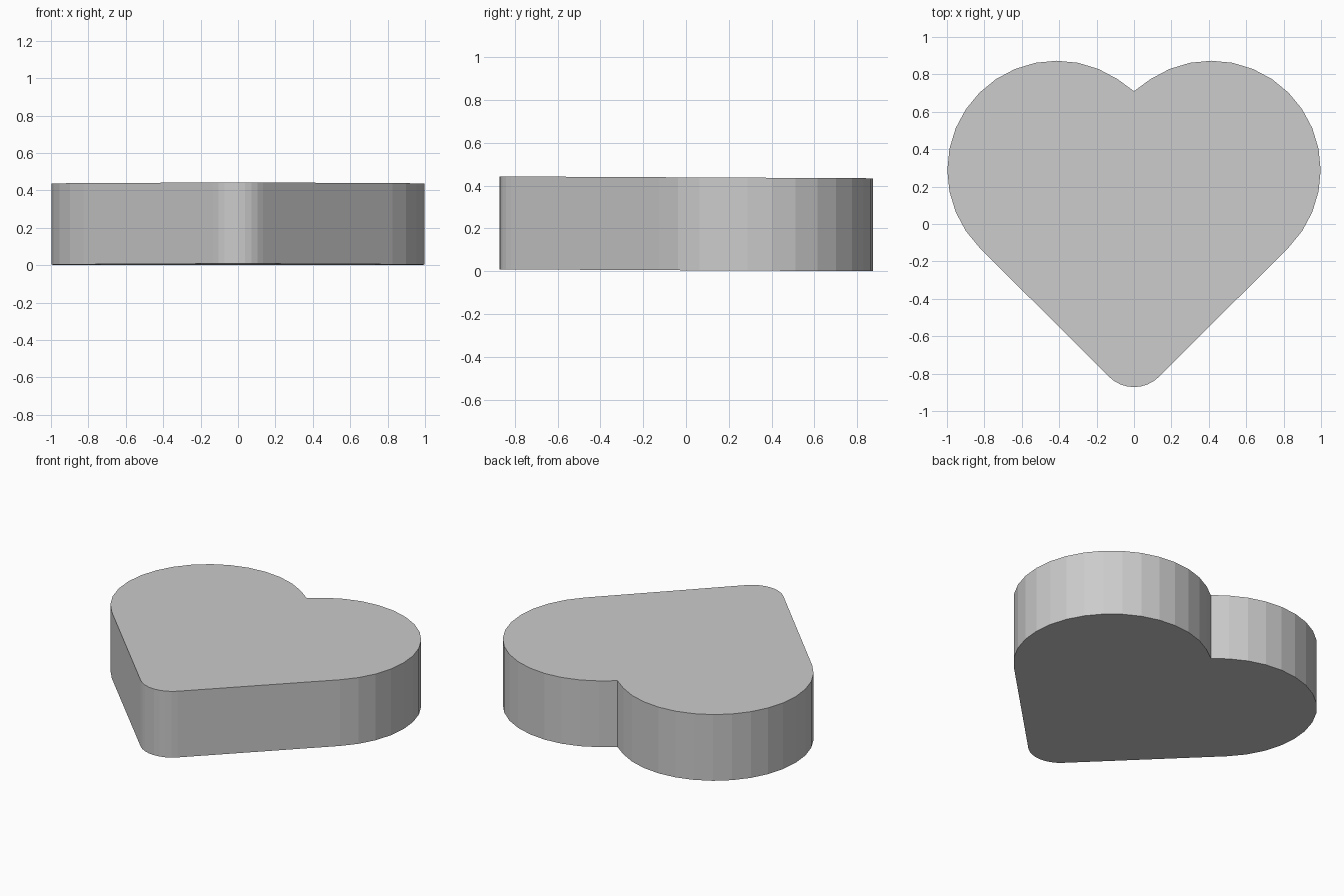
import bpy, bmesh
from math import sin, cos, radians

if "Cube" in bpy.data.objects:
    bpy.data.objects.remove(bpy.data.objects["Cube"])

THICK = 0.434
TILT = 0.005   # the tip sits very slightly higher than the lobes


def arc(cx, cy, r, start, end, steps):
    angles = [radians(start + (end - start) * i / steps) for i in range(steps + 1)]
    return [(cx + r * cos(a), cy + r * sin(a)) for a in angles]


# Right half outline: lobe from notch round to the straight side, then half the tip
lobe = arc(0.413, 0.288, 0.585, 135, -45, 16)
lobe[0] = (0.0, 0.71)
tip = arc(0.0, -0.682, 0.19, -45, -90, 4)
tip[-1] = (0.0, -0.872)
right = lobe + tip
left = [(-x, y) for x, y in reversed(right[1:-1])]

# Heart slab: fill the outline and extrude upwards
bm = bmesh.new()
verts = [bm.verts.new((x, y, TILT * (0.873 - y))) for x, y in right + left]
base = bm.faces.new(verts)
top = bmesh.ops.extrude_face_region(bm, geom=[base], use_keep_orig=True)
bmesh.ops.translate(bm, vec=(0, 0, THICK),
                    verts=[g for g in top["geom"] if isinstance(g, bmesh.types.BMVert)])
bmesh.ops.recalc_face_normals(bm, faces=bm.faces)

mesh = bpy.data.meshes.new("heart_slab")
bm.to_mesh(mesh)
bm.free()
heart = bpy.data.objects.new("heart_slab", mesh)
bpy.context.collection.objects.link(heart)
